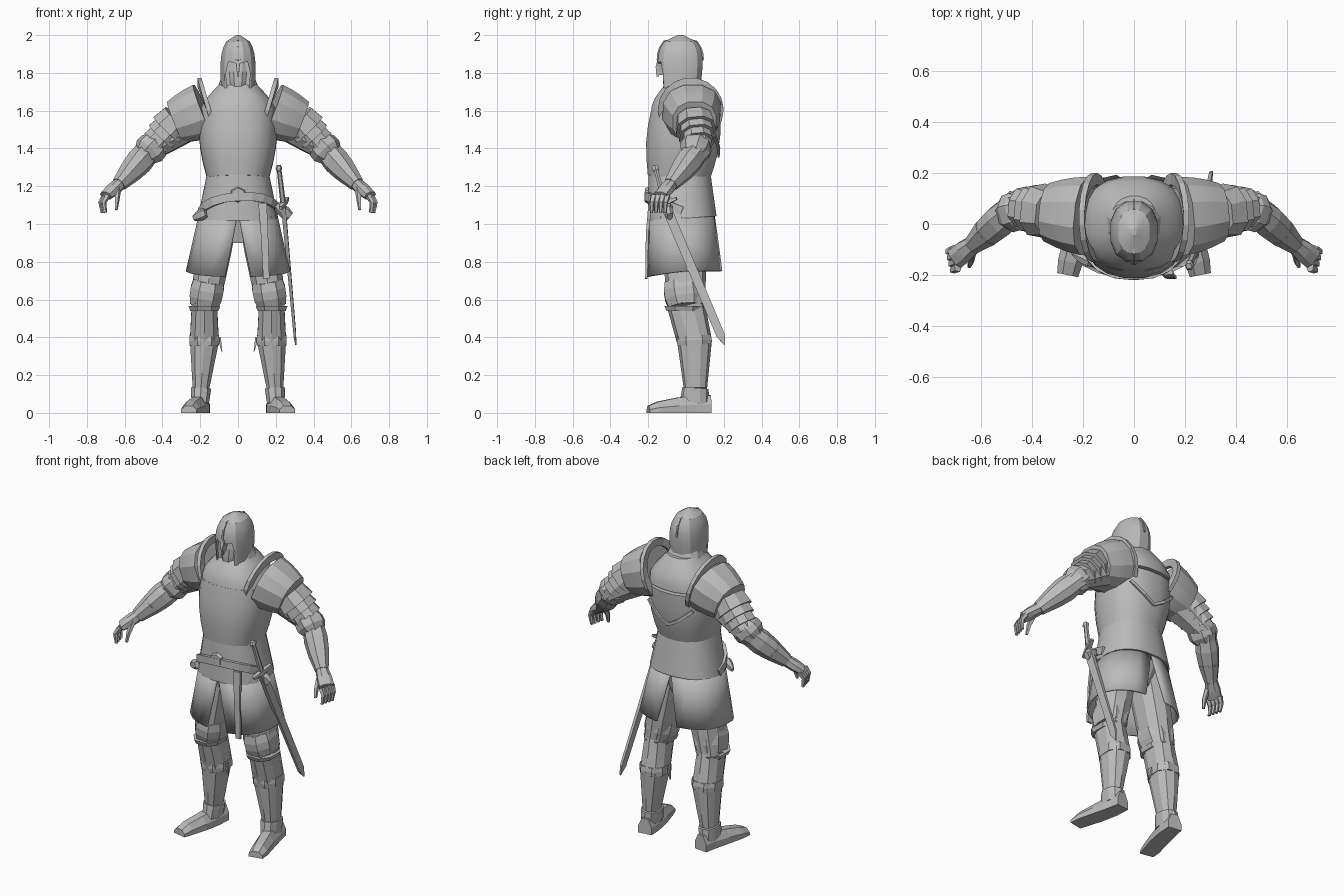
import bpy, bmesh
from math import sin, cos, pi, radians, copysign
from mathutils import Vector

if "Cube" in bpy.data.objects:
    bpy.data.objects.remove(bpy.data.objects["Cube"])

grey = (0.5, 0.5, 0.5, 1)
steel = bpy.data.materials.new("grey_steel")
steel.use_nodes = True
steel.diffuse_color = grey
steel.node_tree.nodes["Principled BSDF"].inputs["Base Color"].default_value = grey

UP, FRONT, ACROSS = Vector((0, 0, 1)), Vector((0, 1, 0)), Vector((1, 0, 0))


def loft(name, rings, smooth=0, closed=True):
    """Skin a list of point rings; closed rings also get caps."""
    bm = bmesh.new()
    rows = [[bm.verts.new(point) for point in ring] for ring in rings]
    count = len(rows[0])
    for row, following in zip(rows, rows[1:]):
        for i in range(count if closed else count - 1):
            j = (i + 1) % count
            bm.faces.new((row[i], row[j], following[j], following[i]))
    if closed:
        bm.faces.new(rows[0])
        bm.faces.new(rows[-1])
    bmesh.ops.recalc_face_normals(bm, faces=bm.faces)
    mesh = bpy.data.meshes.new(name)
    bm.to_mesh(mesh)
    bm.free()
    mesh.materials.append(steel)
    part = bpy.data.objects.new(name, mesh)
    bpy.context.collection.objects.link(part)
    bpy.ops.object.select_all(action="DESELECT")
    part.select_set(True)
    bpy.context.view_layer.objects.active = part
    if smooth:
        bpy.ops.object.shade_smooth_by_angle(angle=radians(smooth))
    return part


def squared(value, exponent=0.85):
    return copysign(abs(value) ** exponent, value)


def dome(t):
    return (1 - .99 * t ** 4) ** .5


def limb(name, path, start, end, swell=0, sides=8, side=1, ref=UP, steps=3,
         smooth=0, shape=None):
    """Tapered body along a path; start and end are its two half sizes."""
    path = [Vector(point) for point in path]
    if len(path) == 2:
        path = [path[0].lerp(path[1], k / steps) for k in range(steps + 1)]
    last = len(path) - 1
    rings = []
    for k, centre in enumerate(path):
        t = k / last
        along = (path[min(k + 1, last)] - path[max(k - 1, 0)]).normalized()
        u = along.cross(ref).normalized()
        v = u.cross(along)
        grow = shape(t) if shape else 1 + swell * sin(pi * t)
        size = Vector(start).lerp(Vector(end), t) * grow
        ring = []
        for i in range(sides):
            angle = 2 * pi * (i + 0.5) / sides
            p = centre + u * size.x * squared(cos(angle)) + v * size.y * squared(sin(angle))
            ring.append((side * p.x, p.y, max(p.z, 0)))
        rings.append(ring)
    return loft(name, rings, smooth)


# Cuirass, collar, flared fauld and the hips beneath
waist, chest, collar = (0, -.04, 1.24), (0, 0, 1.58), (0, .005, 1.75)
chest_size = (.205, .188)
limb("cuirass", [waist, chest], (.165, .165), chest_size, swell=.1, sides=20,
     ref=FRONT, steps=4, smooth=35)
limb("cuirass_shoulders", [chest, collar], chest_size, (.09, .105), swell=.14, sides=20,
     ref=FRONT, steps=4, smooth=35)
limb("neck_guard", [(0, 0, 1.7), (0, -.01, 1.8)], (.12, .11), (.08, .07), sides=12, ref=FRONT)
limb("fauld", [(0, -.035, 1.27), (0, -.02, 1.03)], (.165, .165), (.215, .184),
     sides=20, ref=FRONT, smooth=25)
limb("hips", [(0, -.01, 1.05), (0, -.01, .9)], (.18, .14), (.08, .1), sides=12, ref=FRONT)

# Helmet with a domed crown, an open face and a nose guard
helmet = limb("helmet", [(0, -.03, 1.7), (0, -.03, 2)], (.092, .106), (.104, .145), sides=12,
              ref=FRONT, steps=9, smooth=25, shape=dome)
half = [(.012, 1.85), (.05, 1.86), (.064, 1.8), (.055, 1.68)]
outline = [(0, 1.79)] + half + [(-x, z) for x, z in reversed(half)]
cutter = loft("face_cutter", [[(x, y, z) for x, z in outline] for y in (-.3, -.105)])
cutter.hide_render = True
opening = helmet.modifiers.new("face_opening", "BOOLEAN")
opening.operation = "DIFFERENCE"
opening.object = cutter
opening.solver = "EXACT"
bpy.context.view_layer.objects.active = helmet
bpy.ops.object.modifier_apply(modifier=opening.name)
bpy.data.objects.remove(cutter)
limb("face", [(0, -.09, 1.7), (0, -.085, 1.86)], (.035, .03), (.05, .03), swell=.2, ref=FRONT)
limb("nose_guard", [(0, -.14, 1.87), (0, -.152, 1.83), (0, -.15, 1.78)],
     (.016, .015), (.006, .008), sides=4, ref=FRONT)
profile = [(.105 + .04 * t, dome(t), 1.7 + .3 * t) for t in (k / 9 for k in range(5, 9))]
crest = [(0, -.03 - r * d, z) for r, d, z in profile]
crest += [(0, -.03, 1.985)] + [(0, -.03 + r * d, z) for r, d, z in reversed(profile)]
limb("helmet_crest", crest, (.006, .006), (.006, .006), sides=4, ref=ACROSS)

# Joints on the model's left; the right side is mirrored
shoulder, upper_arm, elbow = Vector((.18, .03, 1.6)), Vector((.33, .045, 1.54)), Vector((.46, .07, 1.4))
wrist, knuckles = Vector((.63, -.08, 1.21)), Vector((.7, -.135, 1.15))
hip, knee, calf, ankle = (.1, -.01, 1), (.178, 0, .57), (.178, .045, .38), (.196, .05, .13)
foot = [(.19, .13, 0), (.2, .05, 0), (.222, -.05, 0), (.25, -.15, 0), (.26, -.2, 0)]

for side, word in ((1, "left_"), (-1, "right_")):
    def part(name, path, start, end, **options):
        limb(word + name, path, start, end, side=side, **options)

    # Shoulder plate with raised bowed rim, then overlapping lames down the arm
    part("pauldron", [shoulder, upper_arm], (.158, .15), (.118, .118), swell=.05,
         sides=12, smooth=25)
    rim = [(.155 + .05 * sin(a), .025 - .152 * cos(a), 1.605 + .148 * sin(a))
           for a in (radians(20 * k) for k in range(-2, 12))]
    part("pauldron_rim", rim, (.03, .015), (.03, .015), sides=4, ref=ACROSS)
    for k in range(3):
        top, bottom = upper_arm.lerp(elbow, k / 4 - .1), upper_arm.lerp(elbow, k / 4 + .3)
        r = .108 - .012 * k
        part(f"arm_lame_{k + 1}", [top, bottom], (r * .9, r * .9), (r, r), sides=9, steps=1)
    part("upper_arm", [shoulder, elbow], (.12, .12), (.066, .07))
    part("forearm", [elbow, wrist], (.066, .07), (.035, .038))
    part("elbow_guard", [upper_arm.lerp(elbow, .7), elbow.lerp(wrist, .2)],
         (.06, .06), (.06, .065), swell=.4)
    part("vambrace", [elbow.lerp(wrist, .1), elbow.lerp(wrist, .85)],
         (.06, .065), (.045, .045), swell=.25)
    part("gauntlet_cuff", [elbow.lerp(wrist, .65), wrist], (.06, .06), (.038, .04), steps=2)

    # Hand, four hooked fingers and a thumb
    part("hand", [wrist, knuckles], (.036, .034), (.045, .026), swell=.1, steps=2)
    for k in range(4):
        base = knuckles + Vector((.006 * k - .01, .024 * k - .036, 0))
        curl = [base, base + Vector((.02, -.01, -.035)), base + Vector((.012, -.012, -.09))]
        part(f"finger_{k + 1}", curl, (.017, .018), (.009, .009), sides=5, ref=FRONT)
    part("thumb", [wrist + Vector((.005, -.03, -.02)), (.64, -.15, 1.13), (.645, -.165, 1.075)],
         (.018, .02), (.008, .009), sides=5, ref=FRONT)

    # Leg armour
    part("thigh", [hip, knee], (.095, .11), (.08, .1), swell=.06, sides=10, ref=FRONT)
    part("knee_guard", [(.155, -.02, .7), knee], (.085, .1), (.08, .1), swell=.14, ref=FRONT)
    part("knee_rim", [(.178, -.01, .565), (.178, -.01, .54)], (.09, .112), (.08, .1),
         steps=1, ref=FRONT)
    part("greave_upper", [knee, calf], (.07, .1), (.08, .092), sides=10, ref=FRONT)
    part("greave_band", [(.178, .042, .41), (.178, .045, .36)], (.083, .096), (.083, .096),
         swell=.03, steps=2, ref=FRONT)
    part("greave_lower", [calf, ankle], (.08, .092), (.046, .062), sides=10, ref=FRONT)
    part("ankle_cuff", [ankle, (.2, .045, .05)], (.056, .07), (.048, .078), sides=10, ref=FRONT)
    part("greave_strap", [(.1, .03, .4), (.085, .03, .325)], (.012, .014), (.003, .004),
         sides=4, ref=FRONT)
    part("foot", foot, (.045, .1), (.045, .04), swell=.22)

    # Skirt half, leaving gaps at front and back that widen downwards
    rings = []
    for t in (0, .5, 1):
        gap = .2 * t
        arc = [gap + (pi - 2 * gap) * k / 10 for k in range(11)]
        rings.append([(side * (.2 + .07 * t) * squared(sin(a)),
                       -.024 + .016 * t - (.168 + .03 * t) * squared(cos(a)),
                       1.06 - .31 * t - .03 * t * max(cos(a), 0)) for a in arc])
    skirt = loft(word + "skirt", rings, smooth=25, closed=False)
    thickness = skirt.modifiers.new("thickness", "SOLIDIFY")
    thickness.thickness = .012
    thickness.offset = 0

    # Raised strap, half of a shallow V on the back
    part("back_strap", [(0, .172, 1.36), (.07, .175, 1.4), (.15, .15, 1.47)],
         (.008, .012), (.008, .012), sides=4)

# Slanted belt, buckle, knot and hanging strap
belt = [(.205 * squared(sin(a)), -.02 - .19 * squared(cos(a)),
         1.055 + .09 * cos(a) + .015 * sin(a)) for a in (radians(18 * k) for k in range(-5, 6))]
limb("belt", belt, (.014, .03), (.014, .03), sides=4)
limb("buckle", [(0, -.19, 1.155), (0, -.218, 1.155)], (.045, .045), (.035, .035), sides=6, steps=1)
limb("belt_knot", [(-.17, -.15, 1.06), (-.235, -.12, 1.03)], (.02, .025), (.008, .015),
     swell=.5, sides=6)
limb("belt_strap", [(.13, -.19, 1.11), (.14, -.205, .95), (.15, -.21, .71)],
     (.012, .03), (.008, .022), sides=4, ref=ACROSS)

# Sheathed sword at the left hip
pommel, guard, tip = Vector((.215, -.165, 1.31)), Vector((.24, -.11, 1.1)), Vector((.306, .205, .36))
limb("sword_pommel", [pommel, pommel.lerp(guard, .15)], (.012, .01), (.012, .01),
     swell=.8, sides=6, ref=ACROSS)
limb("sword_grip", [pommel, guard], (.012, .012), (.016, .015), sides=6, ref=ACROSS)
limb("sword_guard", [(.225, -.17, 1.085), (.262, -.05, 1.135)], (.012, .01), (.012, .01),
     swell=.5, sides=4)
limb("scabbard", [guard, guard.lerp(tip, .93)], (.034, .016), (.03, .009), sides=4, ref=ACROSS)
limb("scabbard_tip", [guard.lerp(tip, .93), tip], (.03, .009), (.004, .004), sides=4,
     ref=ACROSS, steps=1)
limb("scabbard_hanger", [(.2, -.1, 1.1), (.275, -.085, 1.04)], (.02, .02), (.015, .025),
     swell=.5, sides=6)
